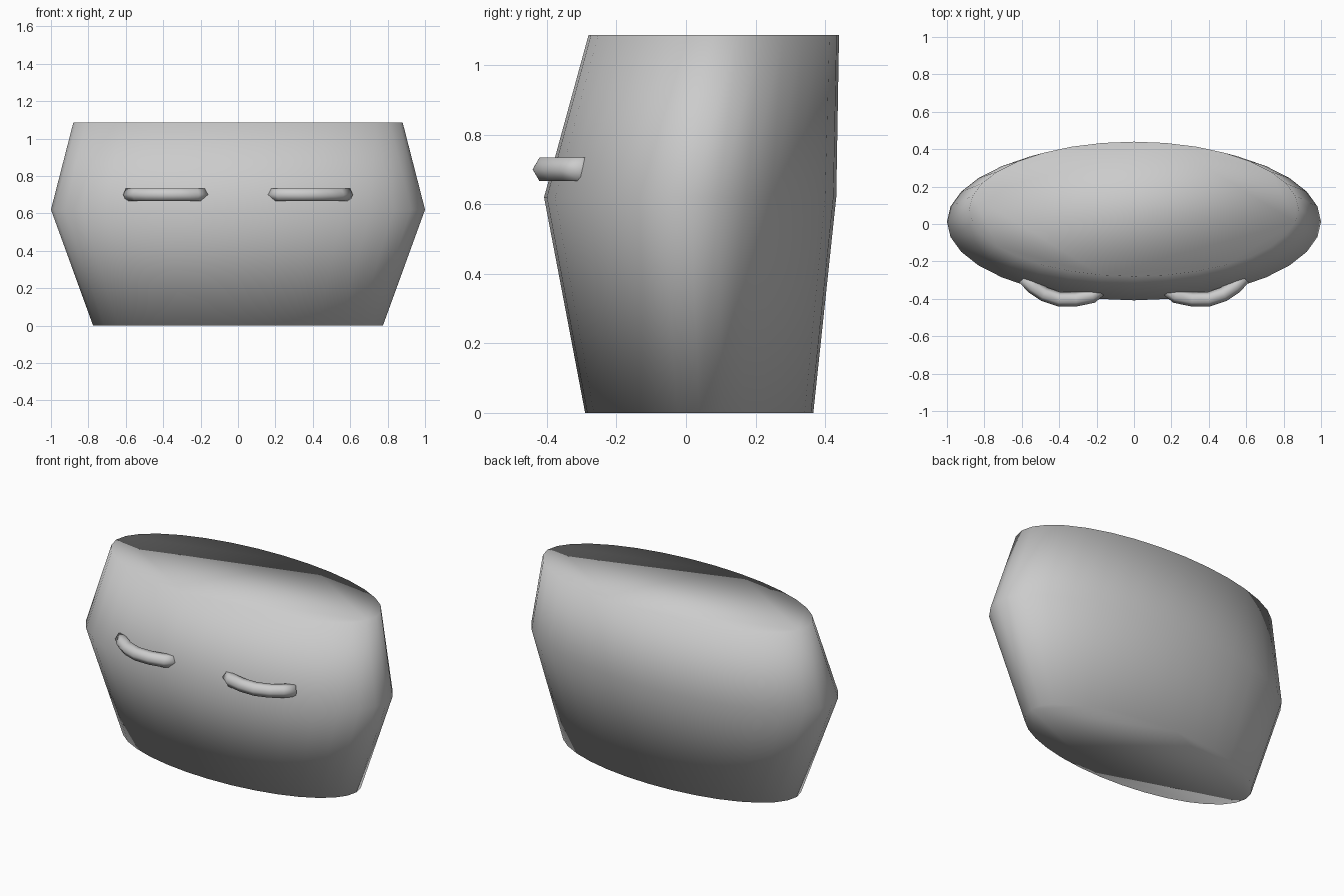
import bpy, math
from mathutils import Vector

if "Cube" in bpy.data.objects:
    bpy.data.objects.remove(bpy.data.objects["Cube"])

grey = bpy.data.materials.new("plain_grey")
grey.diffuse_color = (0.6, 0.6, 0.6, 1)
grey.use_nodes = True
grey.node_tree.nodes["Principled BSDF"].inputs["Base Color"].default_value = grey.diffuse_color


def make_object(name, verts, faces):
    mesh = bpy.data.meshes.new(name)
    mesh.from_pydata(verts, [], faces)
    mesh.materials.append(grey)
    for p in mesh.polygons:
        p.use_smooth = True
    obj = bpy.data.objects.new(name, mesh)
    bpy.context.collection.objects.link(obj)
    return obj


def loft(name, rings):
    """Bridge equal rings and close both ends."""
    n, verts, faces = len(rings[0]), [], []
    for ring in rings:
        verts += ring
    for k in range(len(rings) - 1):
        for i in range(n):
            j = (i + 1) % n
            faces.append((k*n + i, k*n + j, (k+1)*n + j, (k+1)*n + i))
    faces.append(tuple(reversed(range(n))))
    faces.append(tuple(range(len(verts) - n, len(verts))))
    return make_object(name, verts, faces)


# Body: three elliptical sections (height, half width, centre y, half depth)
sections = [(0, 0.775, 0.038, 0.328), (0.62, 1.0, 0.012, 0.42), (1.087, 0.88, 0.08, 0.36)]
SEG = 32
angles = [2 * math.pi * i / SEG for i in range(SEG)]
loft("body", [[(a * math.cos(t), c + b * math.sin(t), z) for t in angles]
              for z, a, c, b in sections])

# Handles: bent six-sided bars with their ends sunk into the body
path = [(0.18, -0.345), (0.225, -0.385), (0.31, -0.402), (0.40, -0.402),
        (0.48, -0.375), (0.54, -0.335), (0.585, -0.285)]
R, HZ = 0.039, 0.70
for side, name in ((1, "right_handle"), (-1, "left_handle")):
    pts = [Vector((side * x, y, HZ)) for x, y in path]
    if side < 0:
        pts.reverse()
    rings = []
    for i, p in enumerate(pts):
        tangent = (pts[min(i + 1, len(pts) - 1)] - pts[max(i - 1, 0)]).normalized()
        across = Vector((-tangent.y, tangent.x, 0))
        rings.append([p + across * R * math.cos(k * math.pi / 3)
                      + Vector((0, 0, R * math.sin(k * math.pi / 3))) for k in range(6)])
    loft(name, rings)
